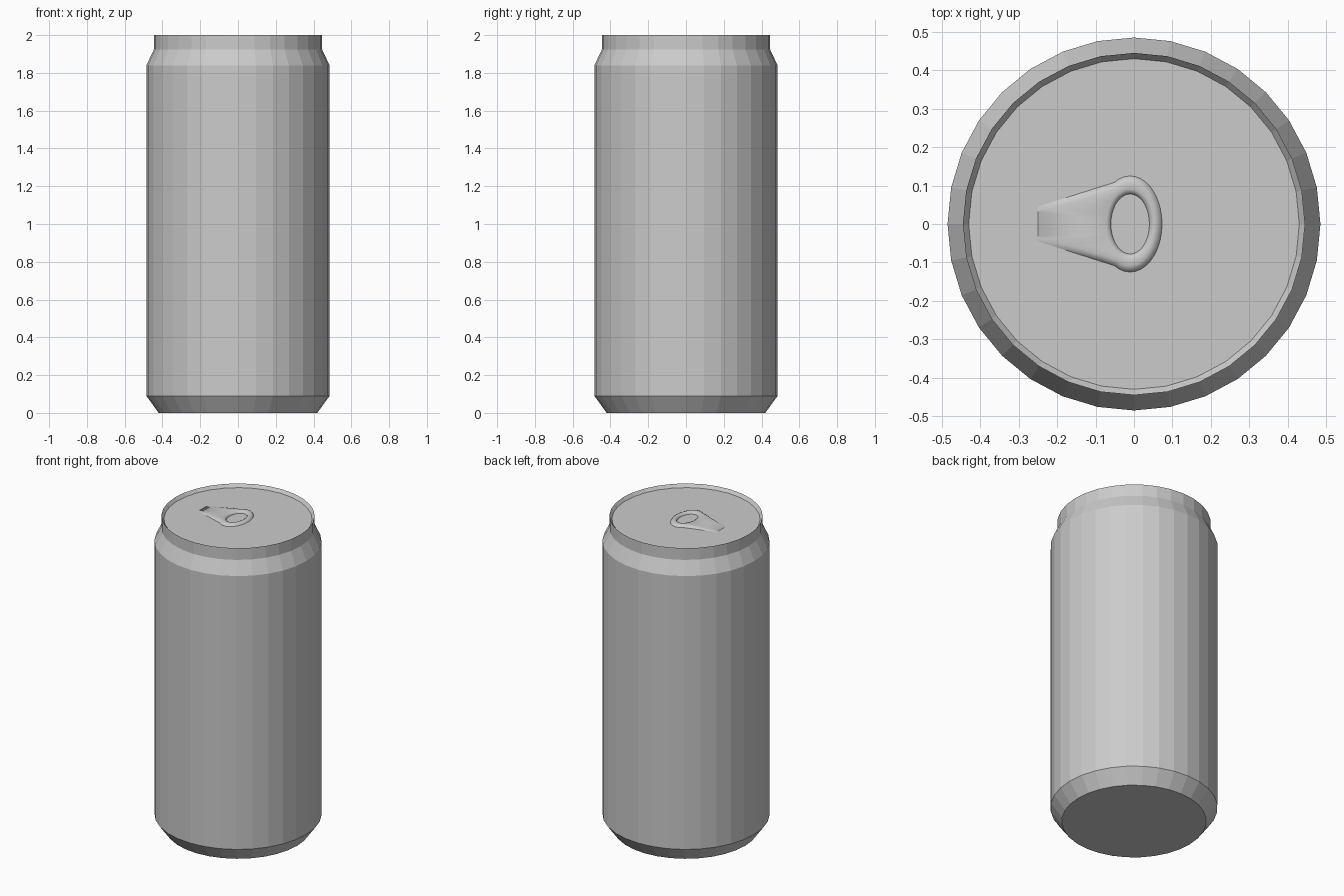
import bpy
import bmesh
from math import sin, cos, pi, radians

if "Cube" in bpy.data.objects:
    bpy.data.objects.remove(bpy.data.objects["Cube"], do_unlink=True)

LID_Z = 1.98
SIDES = 32

metal = bpy.data.materials.new("bare metal grey")
metal.use_nodes = True
grey = (0.6, 0.6, 0.6, 1)
metal.diffuse_color = grey
metal.node_tree.nodes["Principled BSDF"].inputs["Base Color"].default_value = grey


def add_object(name, bm):
    bmesh.ops.recalc_face_normals(bm, faces=bm.faces)
    mesh = bpy.data.meshes.new(name)
    bm.to_mesh(mesh)
    bm.free()
    mesh.materials.append(metal)
    obj = bpy.data.objects.new(name, mesh)
    bpy.context.collection.objects.link(obj)
    return obj


def bridge(bm, a, b):
    n = len(a)
    for i in range(n):
        j = (i + 1) % n
        bm.faces.new((a[i], a[j], b[j], b[i]))


# Can body: faceted lathe with shoulder, neck and recessed lid
profile = [(0.42, 0), (0.485, 0.09), (0.485, 1.84), (0.445, 1.925),
           (0.445, 2), (0.43, LID_Z)]
bm = bmesh.new()
rings = [[bm.verts.new((r * cos(2 * pi * i / SIDES), r * sin(2 * pi * i / SIDES), z))
          for i in range(SIDES)] for r, z in profile]
for low, high in zip(rings, rings[1:]):
    bridge(bm, low, high)
bm.faces.new(rings[0])
bm.faces.new(rings[-1])
add_object("can_body", bm)


# Pull tab: ring with a tapered tail that sinks into the lid
def mirrored(half):
    return half + [(x, -y) for x, y in reversed(half[1:-1])]


def tab_outline(inset):
    rx, ry, cx = 0.083 - inset, 0.125 - inset, -0.01
    half = [(cx + rx * cos(radians(a)), ry * sin(radians(a))) for a in range(0, 121, 10)]
    x0, y0 = half[-1]
    x1, y1 = -0.25, 0.045 - inset
    half += [(x0 + (x1 - x0) * k / 5, y0 + (y1 - y0) * k / 5) for k in range(1, 6)]
    return mirrored(half + [(x1, 0)])


def hole_outline(count, grow):
    return [(-0.01 + (0.05 + grow) * cos(2 * pi * i / count),
             (0.078 + grow) * sin(2 * pi * i / count)) for i in range(count)]


def tab_height(x):
    return 0.014 * min(1, max(0, (x + 0.25) / 0.17))


outer = tab_outline(0)
count = len(outer)
bm = bmesh.new()
loops = []
for points, lift in ((outer, 0), (tab_outline(0.006), 0.7), (tab_outline(0.016), 1),
                     (hole_outline(count, 0.012), 1), (hole_outline(count, 0.003), 0.7),
                     (hole_outline(count, 0), 0)):
    loops.append([bm.verts.new((x, y, LID_Z + 0.0005 + lift * tab_height(x)))
                  for x, y in points])
for a, b in zip(loops, loops[1:]):
    bridge(bm, a, b)
tab = add_object("pull_tab", bm)
for poly in tab.data.polygons:
    poly.use_smooth = True
